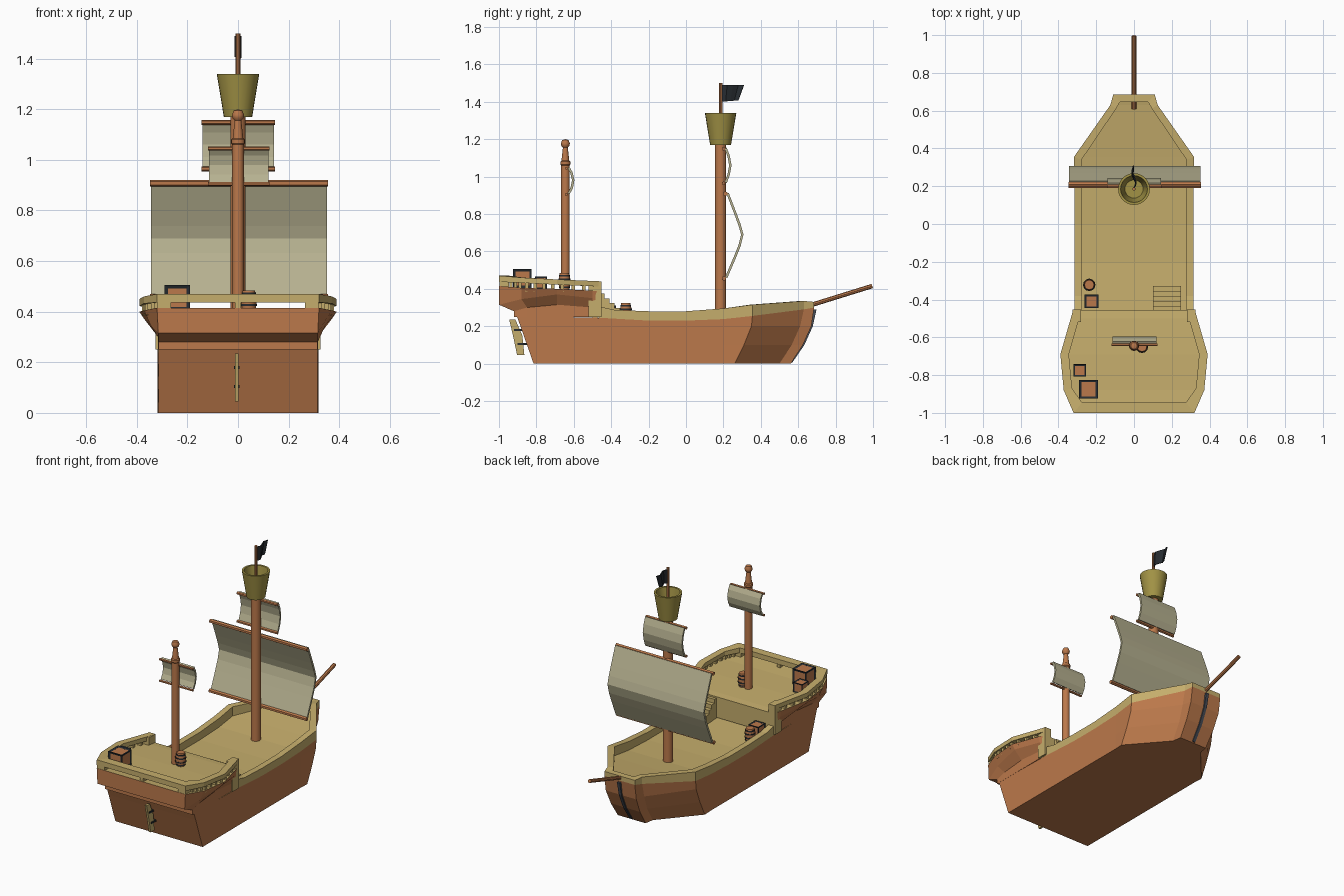
import bpy, bmesh, math
from mathutils import Vector, Matrix

if "Cube" in bpy.data.objects:
    bpy.data.objects.remove(bpy.data.objects["Cube"])


def material(name, rgb):
    m = bpy.data.materials.new(name)
    m.diffuse_color = (*rgb, 1)
    m.use_nodes = True
    m.node_tree.nodes["Principled BSDF"].inputs["Base Color"].default_value = m.diffuse_color
    return m


WOOD = material("wood", (.50, .19, .07))
TAN = material("tan_wood", (.56, .42, .15))
CLOTH = material("cloth", (.47, .44, .28))
OLIVE = material("olive", (.36, .29, .06))
DARK = material("dark_iron", (.02, .025, .03))
STEEL = material("steel", (.06, .07, .09))


def finish(name, bm, mats, smooth=False):
    bmesh.ops.recalc_face_normals(bm, faces=bm.faces)
    me = bpy.data.meshes.new(name)
    bm.to_mesh(me)
    bm.free()
    for m in mats:
        me.materials.append(m)
    if smooth:
        me.polygons.foreach_set("use_smooth", [True] * len(me.polygons))
        me.set_sharp_from_angle(angle=math.radians(35))
    ob = bpy.data.objects.new(name, me)
    bpy.context.collection.objects.link(ob)
    return ob


def loft(name, rings, mats, deck=None, front_mat=0):
    """Skin closed rings; ends are capped in strips, edge 'deck' gets material 1."""
    bm = bmesh.new()
    vs = [[bm.verts.new(p) for p in r] for r in rings]
    m = len(rings[0])
    for a, b in zip(vs, vs[1:]):
        for i in range(m):
            j = (i + 1) % m
            bm.faces.new((a[i], a[j], b[j], b[i])).material_index = int(i == deck)
    for ring, mi in ((vs[0], 0), (vs[-1], front_mat)):
        for i in range(m // 2 - 1):
            bm.faces.new((ring[i], ring[i + 1], ring[m - 2 - i], ring[m - 1 - i])).material_index = mi
    return finish(name, bm, mats)


def section(xs, ys, zs):
    half = list(zip(xs, ys, zs))
    return half + [(-x, y, z) for x, y, z in reversed(half)]


def wall(name, half, mat):
    """half: (outer x, outer y, inner x, inner y, z0, z1) stations, mirrored to -x."""
    full = half + [(-a, b, -c, d, e, f) for a, b, c, d, e, f in reversed(half)]
    return loft(name, [[(a, b, e), (a, b, f), (c, d, f), (c, d, e)]
                       for a, b, c, d, e, f in full], [mat])


def box(name, lo, hi, mat):
    bm = bmesh.new()
    lo, hi = Vector(lo), Vector(hi)
    bmesh.ops.create_cube(bm, size=1, matrix=Matrix.Translation((lo + hi) / 2) @ Matrix.Diagonal((*(hi - lo), 1)))
    return finish(name, bm, [mat])


def rod(name, p, q, r, mat, n=12):
    p, q = Vector(p), Vector(q)
    bm = bmesh.new()
    rot = (q - p).to_track_quat('Z', 'Y').to_matrix().to_4x4()
    bmesh.ops.create_cone(bm, cap_ends=True, segments=n, radius1=r, radius2=r, depth=(q - p).length,
                          matrix=Matrix.Translation((p + q) / 2) @ rot)
    return finish(name, bm, [mat], True)


def lathe(name, profile, x, y, mat, n=16):
    bm = bmesh.new()
    vs = [bm.verts.new((x + r, y, z)) for r, z in profile]
    es = [bm.edges.new(e) for e in zip(vs, vs[1:])]
    bmesh.ops.spin(bm, geom=vs + es, cent=(x, y, 0), axis=(0, 0, 1), angle=math.tau, steps=n)
    bmesh.ops.remove_doubles(bm, verts=bm.verts, dist=1e-5)
    return finish(name, bm, [mat], True)


def sheet(name, rows, thick, mat):
    bm = bmesh.new()
    vs = [[bm.verts.new(p) for p in r] for r in rows]
    for a, b in zip(vs, vs[1:]):
        for i in range(len(a) - 1):
            bm.faces.new((a[i], a[i + 1], b[i + 1], b[i]))
    ob = finish(name, bm, [mat])
    mod = ob.modifiers.new("thickness", 'SOLIDIFY')
    mod.thickness, mod.offset = thick, 0
    return ob


# Lower hull with the main deck on top
S = [.315] * 4
stations = [(S, (-.815, -.85, -.885, -.905), .255)]
stations += [(S, [y] * 4, z) for y, z in ((-.7, .25), (-.46, .245), (-.2, .23), (0, .23), (.2, .238))]
stations += [([.318] * 4, (.26, .31, .35, .355), .255),
             ((.11, .115, .125, .125), (.5, .565, .61, .63), .29),
             ((.1, .105, .11, .11), (.56, .625, .67, .685), .30)]
loft("hull", [section(x, y, (0, .1, .2, z)) for x, y, z in stations], [WOOD, TAN], 3)

# Raised stern with flared sides
loft("stern_castle", [section(*s) for s in (
    ((.315, .315, .315, .32), (-.92, -.92, -1, -1), (.25, .28, .315, .415)),
    ((.316, .316, .345, .37), (-.85, -.85, -.88, -.88), (.25, .30, .345, .405)),
    ((.316, .316, .37, .39), [-.69] * 4, (.25, .315, .37, .40)),
    ((.316, .316, .33, .335), [-.5] * 4, (.25, .30, .35, .39)),
    ((.316, .316, .318, .318), [-.455] * 4, (.25, .28, .32, .385)))], [WOOD, TAN], 3, 1)

# Bulwark around main deck and bow
wall("bulwark", [(.315, y, .275, y, a, b) for y, a, b in (
    (-.5, .247, .32), (-.46, .245, .305), (-.38, .24, .287), (-.2, .23, .28), (0, .23, .28), (.2, .238, .295))] + [
    (.318, .355, .278, .34, .255, .315), (.125, .63, .095, .61, .29, .335),
    (.11, .685, .075, .645, .30, .33)], TAN)

# Stern rail, posts and balusters
rail = [(.322, -.455, .28, -.465, .412, .44), (.39, -.69, .345, -.69, .422, .45),
        (.372, -.88, .328, -.87, .432, .46), (.32, -1, .275, -.945, .437, .47)]
wall("stern_rail", rail, TAN)
for s in (-1, 1):
    xa, xb = sorted((s * .28, s * .326))
    box("rail_post", (xa, -.52, .25), (xb, -.453, .44), TAN)
    xa, xb = sorted((s * .265, s * .318))
    box("corner_post", (xa, -.998, .40), (xb, -.945, .465), TAN)
    for a, b in zip(rail, rail[1:]):
        for k in range(4):
            x, y, u, v, z, _ = (p + (q - p) * (k + .5) / 4 for p, q in zip(a, b))
            x, y = s * (x + u) / 2, (y + v) / 2
            box("baluster", (x - .014, y - .009, .385), (x + .014, y + .009, z + .005), TAN)
box("stern_center_post", (-.012, -.995, .40), (.012, -.955, .45), TAN)

# Stairs to the stern deck
for k in range(5):
    box("stair_step", (.1, -.46, .235), (.25, -.435 + .027 * k, .375 - .026 * k), TAN)

# Stem strip and bowsprit
stem = ((.56, .005), (.625, .1), (.67, .2), (.69, .29))
loft("stem", [[(-.01, y - .01, z), (.01, y - .01, z), (.01, y + .008, z), (-.01, y + .008, z)] for y, z in stem], [STEEL])
rod("bowsprit", (0, .61, .295), (0, .996, .415), .012, WOOD, 8)

# Rudder with hinges
sheet("rudder", [[(-.005, -.945, .235), (-.005, -.912, .235)], [(-.005, -.925, .15), (-.005, -.875, .15)],
                 [(-.005, -.903, .045), (-.005, -.864, .045)]], .014, TAN)
for y, z in ((-.885, .18), (-.865, .105)):
    box("rudder_hinge", (-.016, y - .035, z - .006), (.006, y + .02, z + .006), DARK)

# Masts, lookout basket and flag
rod("main_mast", (0, .185, .22), (0, .185, 1.18), .03, WOOD, 16)
rod("flag_pole", (0, .185, 1.17), (0, .185, 1.5), .009, WOOD, 8)
lathe("lookout_basket", [(0, 1.17), (.056, 1.17), (.084, 1.34), (.071, 1.34), (.048, 1.19), (0, 1.19)], 0, .185, OLIVE, 24)
lathe("rear_mast", [(0, .39), (.023, .39), (.023, 1.06), (.027, 1.065), (.027, 1.08), (.021, 1.085),
                    (.013, 1.155), (.022, 1.165), (.024, 1.178), (.017, 1.195), (0, 1.2)], 0, -.645, WOOD)
sheet("flag", [[(.011 * math.sin(k * 1.5), .19 + .03 * k, 1.49),
                (.011 * math.sin(k * 1.5), .19 + .0225 * k, 1.40 + .002 * k)] for k in range(5)], .006, DARK)


# Sails and their yards
def sail(name, x0, x1, profile, r):
    sheet(name, [[(x0, y, z), (x1, y, z)] for y, z in profile], .013, CLOTH)
    for y, z in (profile[0], profile[-1]):
        rod(name + "_yard", (x0 - .004, y - .012, z - .004), (x1 + .004, y - .012, z - .004), r, WOOD, 6)


sail("main_sail", -.343, .352, ((.222, .912), (.265, .80), (.287, .74), (.301, .69), (.286, .63), (.262, .57), (.215, .46)), .013)
sail("top_sail", -.14, .142, ((.212, 1.152), (.228, 1.11), (.237, 1.06), (.228, 1.01), (.212, .968)), .01)
sail("rear_sail", -.114, .12, ((-.628, 1.048), (-.612, 1.02), (-.603, .98), (-.611, .94), (-.628, .908)), .008)


# Crates and barrels
def crate(x, y, z, s):
    h = s / 2
    box("crate", (x - h * .9, y - h * .9, z + s * .05), (x + h * .9, y + h * .9, z + s * .95), WOOD)
    ob = box("crate_frame", (x - h, y - h, z), (x + h, y + h, z + s), DARK)
    mod = ob.modifiers.new("frame", 'WIREFRAME')
    mod.thickness, mod.offset = s * .16, -1


def barrel(x, y, z):
    lathe("barrel", [(0, z), (.025, z), (.031, z + .03), (.031, z + .055), (.025, z + .088), (0, z + .088)], x, y, WOOD, 12)
    for t, r in ((.012, .029), (.03, .033), (.055, .033), (.075, .029)):
        lathe("barrel_band", [(r - .006, z + t - .004), (r, z + t - .004), (r, z + t + .004), (r - .006, z + t + .004)],
              x, y, DARK, 12)


crate(-.24, -.875, .405, .1)
crate(-.287, -.775, .40, .065)
crate(-.225, -.41, .24, .072)
barrel(-.237, -.322, .235)
barrel(.042, -.65, .396)
